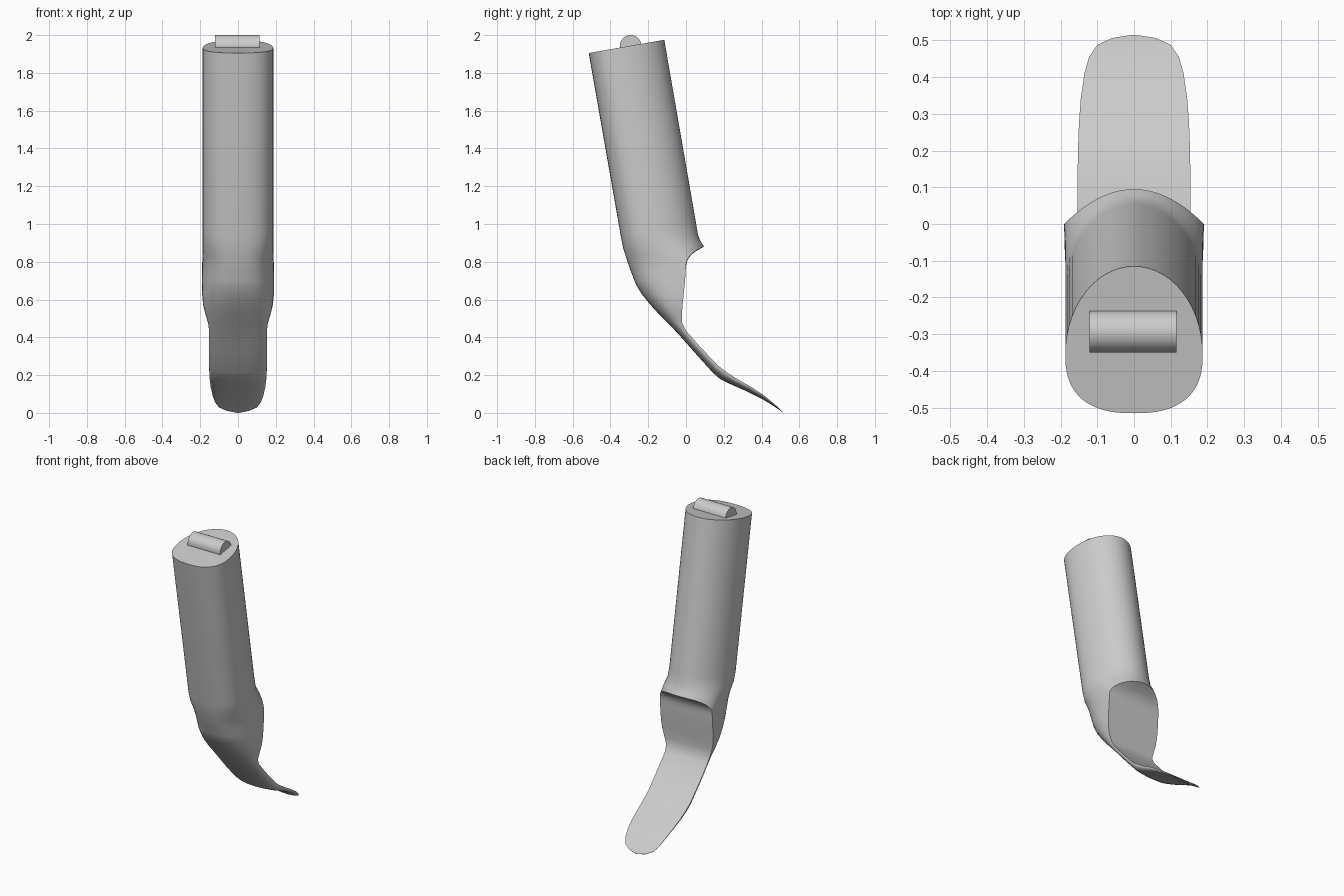
import bpy, bmesh, math
from mathutils import Vector

if "Cube" in bpy.data.objects:
    bpy.data.objects.remove(bpy.data.objects["Cube"])

grey = bpy.data.materials.new("plain grey")
grey.use_nodes = True
colour = (0.6, 0.6, 0.6, 1)
grey.diffuse_color = colour
grey.node_tree.nodes["Principled BSDF"].inputs["Base Color"].default_value = colour

HALF = 28                       # segments per half section
V = Vector


def finish(bm, name):
    bmesh.ops.recalc_face_normals(bm, faces=bm.faces)
    mesh = bpy.data.meshes.new(name)
    bm.to_mesh(mesh)
    bm.free()
    obj = bpy.data.objects.new(name, mesh)
    bpy.context.collection.objects.link(obj)
    mesh.materials.append(grey)
    bpy.ops.object.select_all(action="DESELECT")
    obj.select_set(True)
    bpy.context.view_layer.objects.active = obj
    bpy.ops.object.shade_smooth_by_angle(angle=math.radians(35))
    return obj


def section(front, edge, width, back_point, n=2.5):
    """Rounded front half, then a back half given by back_point(c), c = 0..1."""
    pts = []
    for i in range(HALF):
        a = math.pi * i / HALF
        c, s = math.cos(a), math.sin(a)
        p = edge.lerp(front, s ** (2 / n))
        pts.append((math.copysign(width * abs(c) ** (2 / n), c), p.x, p.y))
    for i in range(HALF):
        a = math.pi * i / HALF
        p = back_point(math.sin(a))
        pts.append((-width * math.cos(a), p.x, p.y))
    return pts


# Cut profile under the lip: a concave curve running into the steep wall
wall_top, wall_low = V((0, 0.78)), V((-0.005, 0.70))
curl, lip = V((0, 0.84)), V((0.095, 0.88))


def cut(p):
    if p >= 0:
        return wall_top.lerp(wall_low, p)
    u = -p
    return wall_top.lerp(curl, u).lerp(curl.lerp(lip, u), u)


sections = []

# Closed tube: front, widest and back points in the side plane
tube = [((-0.515, 1.905), (-0.355, 1.933), (-0.115, 1.975)),
        ((-0.345, 0.935), (-0.187, 0.963), (0.053, 1.005)),
        ((-0.332, 0.87), (-0.155, 0.905), (0.064, 0.94)),
        ((-0.316, 0.82), (-0.08, 0.85), (0.076, 0.91))]
for f, e, b in tube:
    f, e, b = V(f), V(e), V(b)
    sections.append(section(f, e, 0.187, lambda c: e.lerp(b, c)))

# Lip and the hollow below it
STEPS = 6
for k in range(STEPS + 1):
    t = k / STEPS
    front = V((-0.3, 0.77)).lerp(V((-0.265, 0.68)), t)
    sections.append(section(front, cut(t), 0.19, lambda c: cut(t - c * (1 - t)), 2.6))

# Wall foot and tongue: front point, rear edge point, half width
tongue = [((-0.235, 0.63), (-0.012, 0.63), 0.19),
          ((-0.195, 0.58), (-0.018, 0.57), 0.184),
          ((-0.15, 0.53), (-0.022, 0.52), 0.172),
          ((-0.10, 0.48), (-0.02, 0.475), 0.158),
          ((-0.04, 0.417), (0.0, 0.435), 0.153),
          ((0.05, 0.315), (0.07, 0.355), 0.154),
          ((0.14, 0.215), (0.17, 0.25), 0.153),
          ((0.18, 0.18), (0.215, 0.215), 0.152),
          ((0.24, 0.15), (0.27, 0.18), 0.15),
          ((0.32, 0.115), (0.34, 0.14), 0.145),
          ((0.40, 0.075), (0.41, 0.095), 0.135),
          ((0.45, 0.045), (0.455, 0.058), 0.122),
          ((0.485, 0.022), (0.487, 0.03), 0.10),
          ((0.505, 0.008), (0.506, 0.012), 0.06),
          ((0.514, 0.0), (0.514, 0.003), 0.01)]
for f, e, w in tongue:
    edge = V(e)
    sections.append(section(V(f), edge, w, lambda c: edge))

bm = bmesh.new()
rings = [[bm.verts.new(p) for p in s] for s in sections]
for a, b in zip(rings, rings[1:]):
    for i in range(2 * HALF):
        j = (i + 1) % (2 * HALF)
        bm.faces.new((a[i], a[j], b[j], b[i]))
bm.faces.new(rings[0])
bm.faces.new(rings[-1])
finish(bm, "chute_body")

# Round bar half sunk into the top cap
bm = bmesh.new()
bmesh.ops.create_cone(bm, cap_ends=True, segments=48, radius1=0.057, radius2=0.057, depth=0.236)
bar = finish(bm, "top_bar")
bar.rotation_euler = (0, math.pi / 2, 0)
bar.location = (-0.003, -0.293, 1.943)
